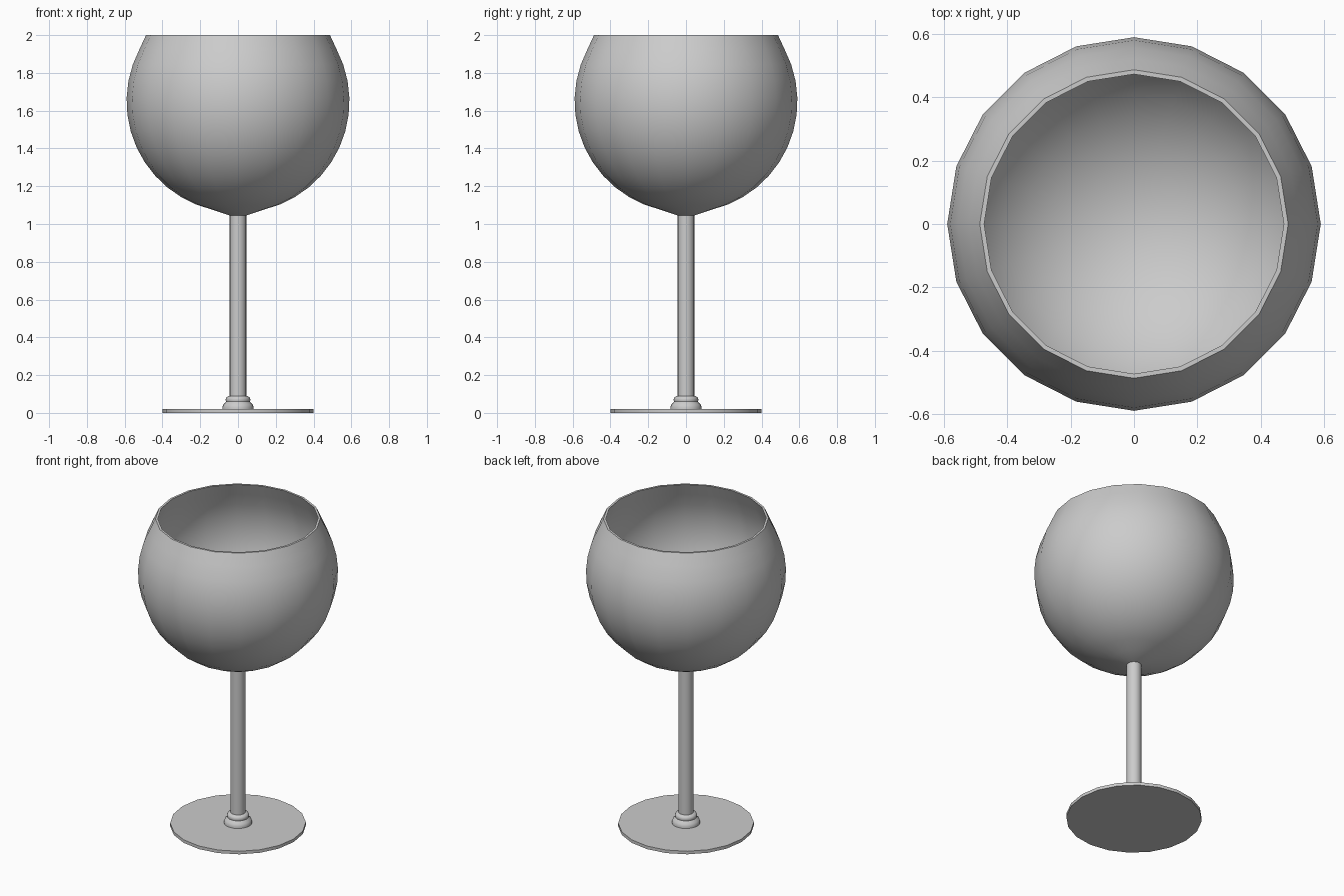
import bpy, bmesh, math

if "Cube" in bpy.data.objects:
    bpy.data.objects.remove(bpy.data.objects["Cube"])

SIDES = 20


def lathe(name, profile, angle=40):
    """Revolve (radius, z) points round z; radius 0 closes to a pole."""
    bm = bmesh.new()
    rings = []
    for r, z in profile:
        if r == 0:
            rings.append([bm.verts.new((0, 0, z))] * SIDES)
        else:
            rings.append([bm.verts.new((r * math.cos(2 * math.pi * i / SIDES),
                                        r * math.sin(2 * math.pi * i / SIDES), z))
                          for i in range(SIDES)])
    for a, b in zip(rings, rings[1:]):
        for i in range(SIDES):
            j = (i + 1) % SIDES
            bm.faces.new(list(dict.fromkeys((a[i], a[j], b[j], b[i]))))
    bmesh.ops.recalc_face_normals(bm, faces=bm.faces)
    mesh = bpy.data.meshes.new(name)
    bm.to_mesh(mesh)
    bm.free()
    obj = bpy.data.objects.new(name, mesh)
    bpy.context.collection.objects.link(obj)
    bpy.ops.object.select_all(action='DESELECT')
    obj.select_set(True)
    bpy.context.view_layer.objects.active = obj
    bpy.ops.object.shade_smooth_by_angle(angle=math.radians(angle))
    return obj


def arc(radius, start, stop, steps):
    """Points on a circle centred at z 1.65, angle measured from the bottom."""
    angles = [math.radians(start + (stop - start) * i / steps) for i in range(steps + 1)]
    return [(radius * math.sin(t), 1.65 - radius * math.cos(t)) for t in angles]


# Hollow bowl: pointed underside, round outer wall, flat rim, inner wall
outer = [(0, 1.045), (0.045, 1.045)] + arc(0.59, 13, 118, 12) + [(0.487, 2.0)]
inner = [(0.473, 2.0)] + arc(0.575, 118, 9, 12) + [(0, 1.075)]
lathe("bowl", outer + inner)

# Stem
lathe("stem", [(0, 0.02), (0.044, 0.02), (0.044, 1.047), (0, 1.047)])

# Stepped collar at the bottom of the stem
lathe("collar", [(0, 0.018), (0.083, 0.018), (0.083, 0.03), (0.078, 0.046),
                 (0.066, 0.055), (0.063, 0.06), (0.066, 0.07), (0.062, 0.082),
                 (0.05, 0.09), (0.044, 0.09), (0, 0.09)])

# Flat foot disc
lathe("foot", [(0, 0), (0.4, 0), (0.4, 0.02), (0, 0.02)])
